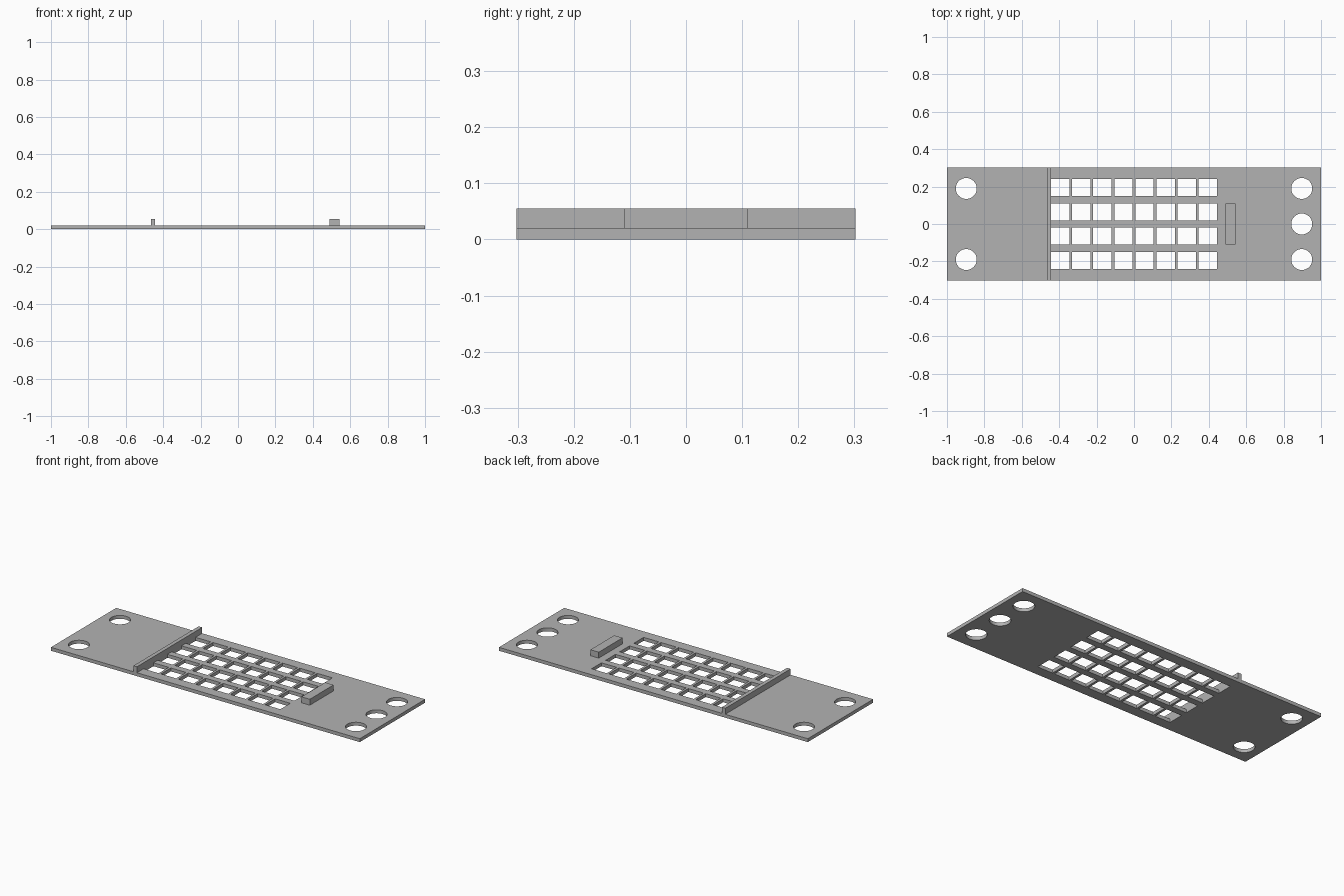
import bpy
import bmesh
from mathutils import Matrix, Vector

cube = bpy.data.objects.get("Cube")
if cube:
    bpy.data.objects.remove(cube, do_unlink=True)

THICK, TOP = 0.02, 0.055
HALF_WIDTH = 0.302

# Single plain grey
grey = bpy.data.materials.new("plain_grey")
grey.use_nodes = True
color = (0.45, 0.45, 0.45, 1)
grey.diffuse_color = color
grey.node_tree.nodes["Principled BSDF"].inputs["Base Color"].default_value = color


def add_box(bm, low, high):
    low, high = Vector(low), Vector(high)
    matrix = Matrix.Translation((low + high) / 2) @ Matrix.Diagonal((*(high - low), 1))
    bmesh.ops.create_cube(bm, size=1, matrix=matrix)


def make_object(name, bm):
    mesh = bpy.data.meshes.new(name)
    bm.to_mesh(mesh)
    bm.free()
    mesh.materials.append(grey)
    obj = bpy.data.objects.new(name, mesh)
    bpy.context.collection.objects.link(obj)
    return obj


def box(name, low, high):
    bm = bmesh.new()
    add_box(bm, low, high)
    return make_object(name, bm)


# Base plate, cross bar and small block
plate = box("base_plate", (-1, -HALF_WIDTH, 0), (1, HALF_WIDTH, THICK))
box("cross_bar", (-0.466, -HALF_WIDTH, THICK), (-0.443, HALF_WIDTH, TOP))
box("small_block", (0.488, -0.11, THICK), (0.542, 0.11, TOP))

# Cutter: grid of rectangular openings and round mounting holes
cut = bmesh.new()
COLS, ROWS = 8, 4
for col in range(COLS):
    x = (col - (COLS - 1) / 2) * 0.1125
    for row in range(ROWS):
        y = (row - (ROWS - 1) / 2) * 0.13
        add_box(cut, (x - 0.0493, y - 0.0457, -0.1), (x + 0.0493, y + 0.0457, 0.1))
for x, y in [(-0.897, -0.19), (-0.897, 0.19), (0.897, -0.19), (0.897, 0), (0.897, 0.19)]:
    bmesh.ops.create_cone(cut, cap_ends=True, segments=48, radius1=0.056, radius2=0.056,
                          depth=0.2, matrix=Matrix.Translation((x, y, 0)))
cutter = make_object("hole_cutter", cut)
cutter.hide_render = True

# Cut the openings, then drop the cutter
mod = plate.modifiers.new("openings", "BOOLEAN")
mod.operation = "DIFFERENCE"
mod.solver = "EXACT"
mod.object = cutter
bpy.context.view_layer.objects.active = plate
plate.select_set(True)
bpy.ops.object.modifier_apply(modifier=mod.name)
bpy.data.objects.remove(cutter, do_unlink=True)
bpy.ops.object.shade_smooth_by_angle()
